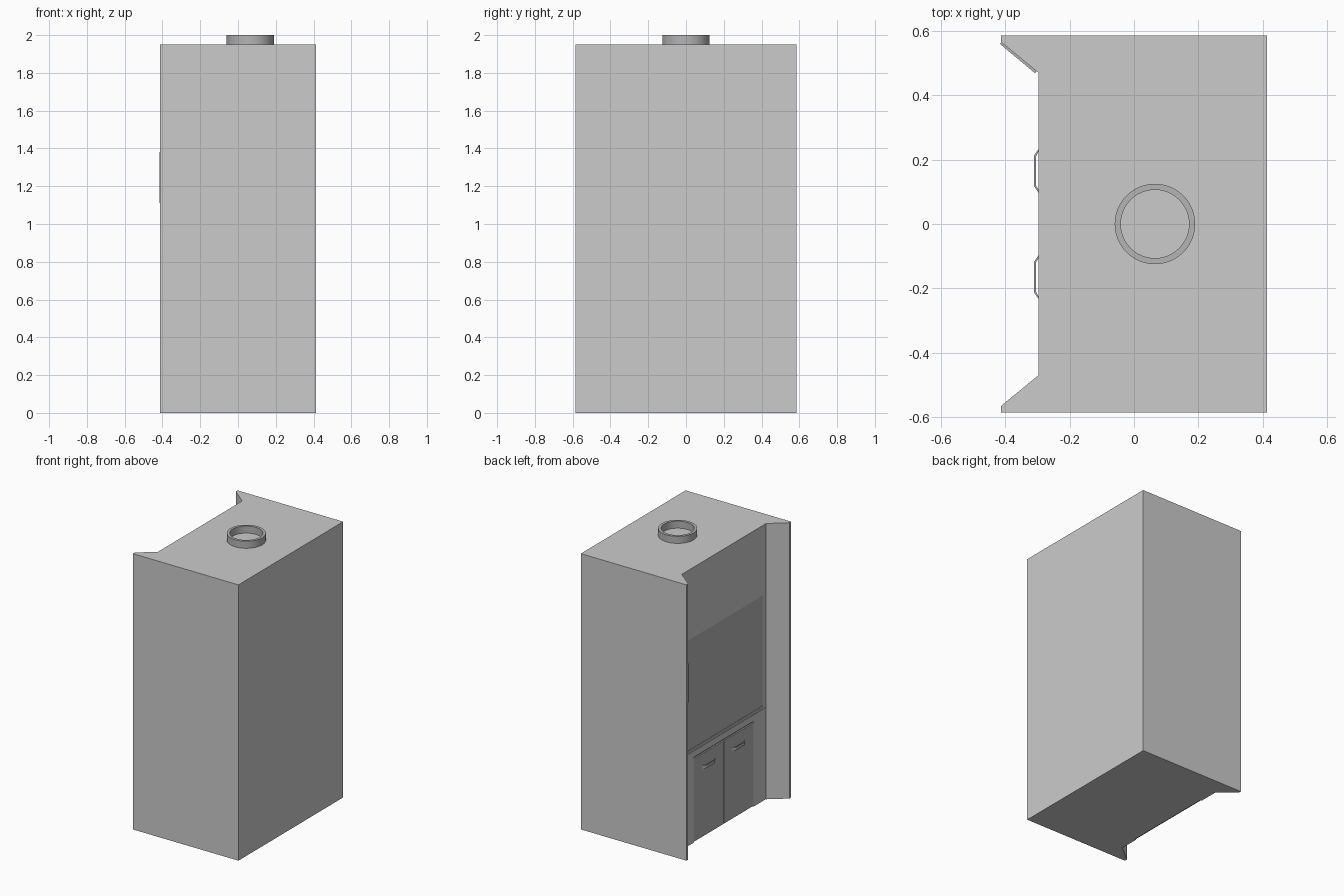
import bpy, bmesh, math

if "Cube" in bpy.data.objects:
    bpy.data.objects.remove(bpy.data.objects["Cube"])


def material(name, v):
    m = bpy.data.materials.new(name)
    m.diffuse_color = (v, v, v, 1)
    m.use_nodes = True
    m.node_tree.nodes["Principled BSDF"].inputs["Base Color"].default_value = m.diffuse_color
    return m


LIGHT = material("light_grey", 0.6)
MID = material("mid_grey", 0.46)


def prism(name, pts, z0, z1, mat):
    """Extrude an outline given in x, y from z0 to z1."""
    bm = bmesh.new()
    base = bm.faces.new([bm.verts.new((x, y, z0)) for x, y in pts])
    ext = bmesh.ops.extrude_face_region(bm, geom=[base])
    verts = [v for v in ext["geom"] if isinstance(v, bmesh.types.BMVert)]
    bmesh.ops.translate(bm, verts=verts, vec=(0, 0, z1 - z0))
    bmesh.ops.recalc_face_normals(bm, faces=bm.faces)
    me = bpy.data.meshes.new(name)
    bm.to_mesh(me)
    bm.free()
    me.materials.append(mat)
    ob = bpy.data.objects.new(name, me)
    bpy.context.collection.objects.link(ob)
    return ob


def box(name, x0, x1, y0, y1, z0, z1, mat):
    return prism(name, [(x0, y0), (x1, y0), (x1, y1), (x0, y1)], z0, z1, mat)


H = 1.95
BACK = -0.285     # plane the front panels sit on
FRONT = -0.297    # outer plane of the front panels

# cabinet shell with two flared side wings
prism("cabinet_body", [
    (0.413, -0.585), (0.413, 0.585), (-0.413, 0.585), (-0.413, 0.565),
    (FRONT, 0.47), (BACK, 0.47), (BACK, -0.47), (FRONT, -0.47),
    (-0.413, -0.565), (-0.413, -0.585)], 0, H, LIGHT)

# upper fascia, sash frame and window
box("upper_fascia", FRONT, BACK, -0.47, 0.47, 1.455, H, LIGHT)
for s, side in ((1, "left"), (-1, "right")):
    a, b = sorted((s * 0.44, s * 0.47))
    box("sash_frame_" + side, FRONT + 0.002, BACK, a, b, 0.65, 1.455, LIGHT)
box("sash_window", FRONT + 0.004, BACK, -0.44, 0.44, 0.672, 1.455, MID)
box("sash_bottom_rail", FRONT + 0.002, BACK, -0.44, 0.44, 0.65, 0.672, MID)

# worktop edge
box("worktop_edge", FRONT, BACK, -0.47, 0.47, 0.605, 0.65, LIGHT)

# lower cupboard: stiles, doors and bowed handles
for s, side in ((1, "left"), (-1, "right")):
    a, b = sorted((s * 0.333, s * 0.47))
    box("cupboard_stile_" + side, FRONT + 0.002, BACK, a, b, 0, 0.605, LIGHT)
    a, b = sorted((s * 0.003, s * 0.33))
    box("cupboard_door_" + side, FRONT + 0.002, BACK, a, b, 0.006, 0.592, MID)
    x = FRONT + 0.003
    prism("door_handle_" + side, [
        (x, s * 0.093), (-0.310, s * 0.117), (-0.310, s * 0.213),
        (x, s * 0.237), (x, s * 0.229), (-0.305, s * 0.209),
        (-0.305, s * 0.121), (x, s * 0.101)], 0.485, 0.507, MID)

# control plate on the slanted face of the left wing
prism("control_plate", [
    (-0.411, 0.565), (-0.303, 0.475), (-0.307, 0.468), (-0.416, 0.559)],
    1.11, 1.38, MID)

# hollow exhaust collar on the roof
bm = bmesh.new()
N = 48
rings = []
for r, z in ((0.125, H), (0.125, 2.0), (0.106, 2.0), (0.106, H)):
    rings.append([bm.verts.new((0.065 + r * math.cos(2 * math.pi * i / N),
                                r * math.sin(2 * math.pi * i / N), z))
                  for i in range(N)])
for k in range(4):
    p, q = rings[k], rings[(k + 1) % 4]
    for i in range(N):
        j = (i + 1) % N
        bm.faces.new((p[i], p[j], q[j], q[i]))
bmesh.ops.recalc_face_normals(bm, faces=bm.faces)
me = bpy.data.meshes.new("exhaust_collar")
bm.to_mesh(me)
bm.free()
me.materials.append(MID)
collar = bpy.data.objects.new("exhaust_collar", me)
bpy.context.collection.objects.link(collar)
bpy.context.view_layer.objects.active = collar
collar.select_set(True)
bpy.ops.object.shade_smooth_by_angle(angle=math.radians(35))
